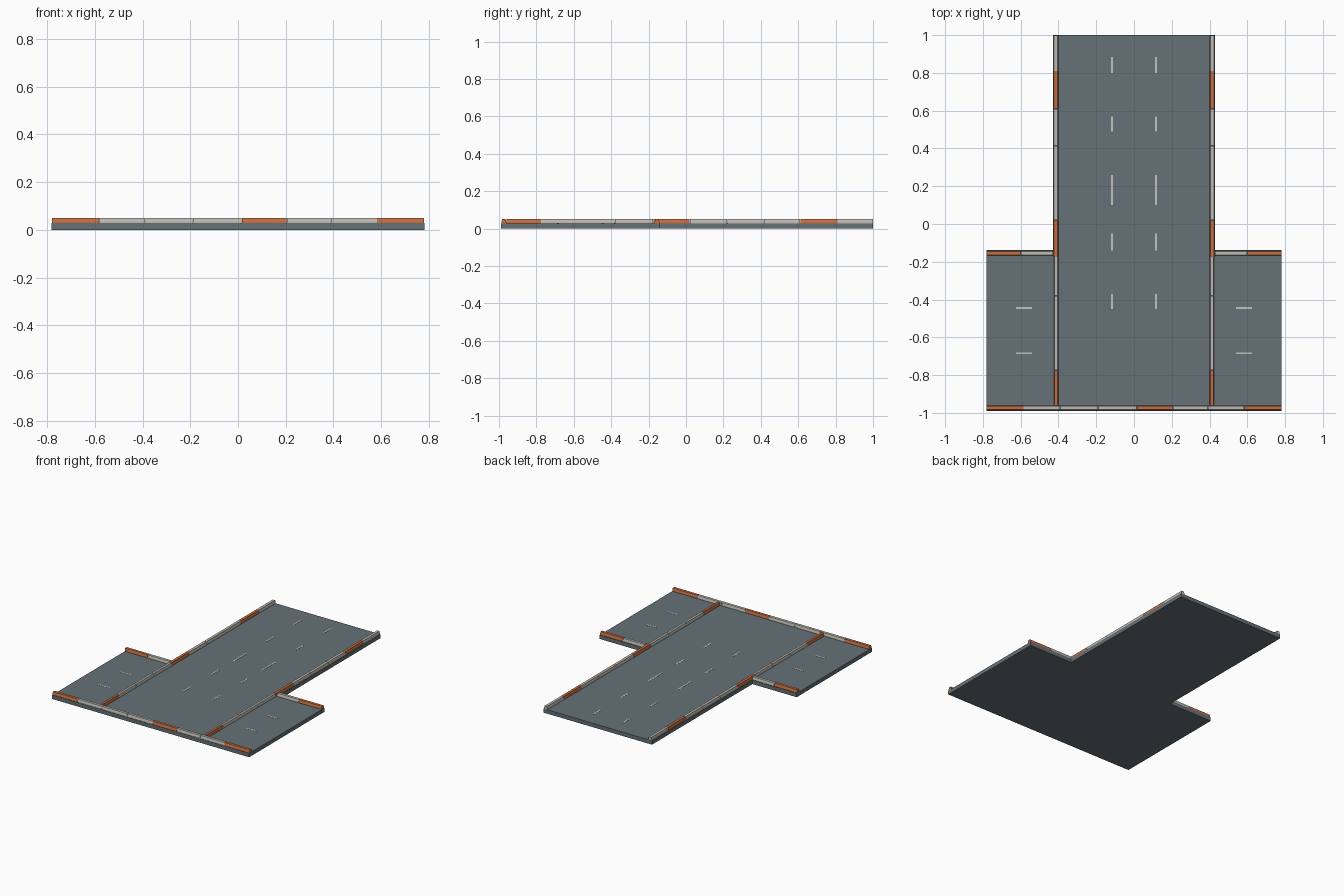
import bpy, bmesh

if "Cube" in bpy.data.objects:
    bpy.data.objects.remove(bpy.data.objects["Cube"])

DECK = 0.028   # road surface height
TOP = 0.05     # barrier top height


def material(name, rgb):
    m = bpy.data.materials.new(name)
    m.diffuse_color = (*rgb, 1)
    m.use_nodes = True
    m.node_tree.nodes["Principled BSDF"].inputs["Base Color"].default_value = m.diffuse_color
    return m


ASPHALT = material("asphalt grey", (0.130, 0.165, 0.185))
ORANGE = material("barrier orange", (0.56, 0.16, 0.055))
CONCRETE = material("barrier off white", (0.53, 0.50, 0.45))
PAINT = material("lane paint", (0.55, 0.54, 0.50))


def prism(name, outline, z0, z1, mat, taper=None):
    """Extrude an outline upwards; taper narrows the top along one axis."""
    bm = bmesh.new()
    face = bm.faces.new([bm.verts.new((x, y, z0)) for x, y in outline])
    ext = bmesh.ops.extrude_face_region(bm, geom=[face])
    tops = [v for v in ext["geom"] if isinstance(v, bmesh.types.BMVert)]
    mid = [sum(p[i] for p in outline) / len(outline) for i in (0, 1)]
    for v in tops:
        v.co.z = z1
        if taper is not None:
            v.co[taper] = mid[taper] + (v.co[taper] - mid[taper]) * 0.72
    bmesh.ops.recalc_face_normals(bm, faces=bm.faces)
    me = bpy.data.meshes.new(name)
    bm.to_mesh(me)
    bm.free()
    me.materials.append(mat)
    ob = bpy.data.objects.new(name, me)
    bpy.context.collection.objects.link(ob)
    return ob


def rect(x0, x1, y0, y1):
    return [(x0, y0), (x1, y0), (x1, y1), (x0, y1)]


def barrier_row(name, joints, colours, centre, along, width=0.026):
    """A row of barrier blocks, one per letter: O orange, W off white."""
    for i, c in enumerate(colours):
        a, b = joints[i] + 0.001, joints[i + 1] - 0.001
        lo, hi = centre - width / 2, centre + width / 2
        shape = rect(a, b, lo, hi) if along == 0 else rect(lo, hi, a, b)
        mat = ORANGE if c == "O" else CONCRETE
        # wide foot, then a tapering upper part
        prism(f"{name}_foot_{i}", shape, DECK, DECK + 0.006, mat)
        prism(f"{name}_block_{i}", shape, DECK + 0.006, TOP, mat, taper=1 - along)


# T-shaped road slab
right = [(0.782, -0.99), (0.782, -0.138), (0.43, -0.138), (0.43, 1.0)]
prism("road_slab", right + [(-x, y) for x, y in reversed(right)], 0, DECK, ASPHALT)

# Front barrier
barrier_row("front_barrier", [-0.782, -0.585, -0.39, -0.19, 0.015, 0.205, 0.39, 0.583, 0.782],
            "OWWWOWWO", -0.974, 0)

for side, s in (("left", -1), ("right", 1)):
    # Barriers between the main road and the side lots
    barrier_row(f"{side}_inner_barrier", [-0.961, -0.775, -0.58, -0.38, -0.175],
                "OWWW", s * 0.412, 1, 0.022)
    # Barriers along the narrow part of the road
    barrier_row(f"{side}_road_barrier", [-0.175, 0.02, 0.22, 0.415, 0.61, 0.81, 1.0],
                "OWWWOW", s * 0.414, 1)
    # Barriers at the back of the side lots
    xs, cols = [0.427, 0.60, 0.782], "WO"
    if s < 0:
        xs, cols = [-x for x in reversed(xs)], "OW"
    barrier_row(f"{side}_back_barrier", xs, cols, -0.155, 0)

    # Lane dashes
    for i, (a, b) in enumerate([(-0.45, -0.37), (-0.14, -0.05), (0.10, 0.26), (0.49, 0.57), (0.80, 0.885)]):
        x = s * 0.116
        prism(f"{side}_lane_dash_{i}", rect(x - 0.005, x + 0.005, a, b), DECK, DECK + 0.001, PAINT)
    for i, y in enumerate((-0.445, -0.684)):
        x = s * 0.583
        prism(f"{side}_lot_dash_{i}", rect(x - 0.042, x + 0.042, y - 0.005, y + 0.005), DECK, DECK + 0.001, PAINT)
